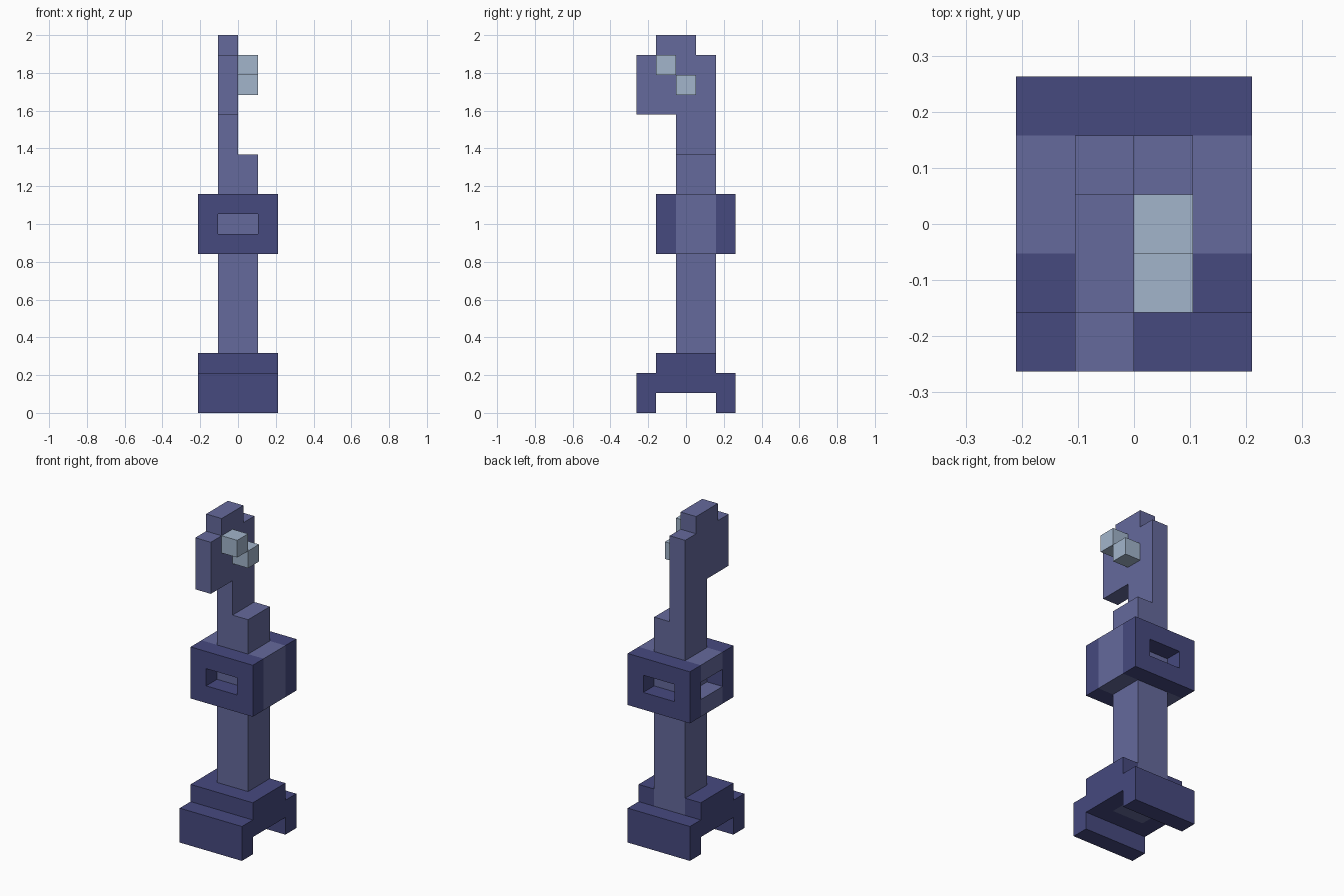
import bpy, bmesh
from mathutils import Vector

if "Cube" in bpy.data.objects:
    bpy.data.objects.remove(bpy.data.objects["Cube"])

U = 2 / 19  # one block unit


def material(name, rgb):
    m = bpy.data.materials.new(name)
    m.diffuse_color = (*rgb, 1)
    m.use_nodes = True
    m.node_tree.nodes["Principled BSDF"].inputs["Base Color"].default_value = m.diffuse_color
    return m


DARK = material("dark indigo", (0.061, 0.067, 0.212))
LIGHT = material("slate violet", (0.130, 0.144, 0.332))
PALE = material("pale blue", (0.361, 0.462, 0.597))


def finish(name, bm, mat):
    bmesh.ops.recalc_face_normals(bm, faces=bm.faces)
    bmesh.ops.scale(bm, vec=(U, U, U), verts=bm.verts)
    me = bpy.data.meshes.new(name)
    bm.to_mesh(me)
    bm.free()
    me.materials.append(mat)
    ob = bpy.data.objects.new(name, me)
    bpy.context.collection.objects.link(ob)
    return ob


def prism(name, axis, pts, lo, hi, mat):
    """Extrude a 2D outline (remaining axes in order) along an axis."""
    bm = bmesh.new()
    vs = []
    for p in pts:
        co = list(p)
        co.insert(axis, lo)
        vs.append(bm.verts.new(co))
    face = bm.faces.new(vs)
    ext = bmesh.ops.extrude_face_region(bm, geom=[face])["geom"]
    move = Vector([hi - lo if i == axis else 0 for i in range(3)])
    bmesh.ops.translate(bm, vec=move, verts=[v for v in ext if isinstance(v, bmesh.types.BMVert)])
    return finish(name, bm, mat)


def box(name, x, y, z, mat):
    return prism(name, 2, [(x[0], y[0]), (x[1], y[0]), (x[1], y[1]), (x[0], y[1])], *z, mat)


def frame(name, x, y, z, border, mat):
    """Plate facing y with a rectangular window through it."""
    bm = bmesh.new()
    bmesh.ops.create_cube(bm, size=1)
    for v in bm.verts:
        v.co = [a[0] if c < 0 else a[1] for c, a in zip(v.co, (x, y, z))]
    bm.normal_update()
    ends = [f for f in bm.faces if abs(f.normal.y) > 0.9]
    for f in ends:
        bmesh.ops.inset_region(bm, faces=[f], thickness=border, use_even_offset=True)
    rims = [e for f in ends for e in f.edges]
    bmesh.ops.delete(bm, geom=ends, context='FACES_ONLY')
    bmesh.ops.bridge_loops(bm, edges=rims)
    return finish(name, bm, mat)


# Base: front and back feet, side rails and the step around the column foot
prism("front_foot", 0, [(-2.5, 0), (-1.5, 0), (-1.5, 1), (-0.5, 1), (-0.5, 2), (-2.5, 2)], -2, 2, DARK)
box("back_foot", (-2, 2), (1.5, 2.5), (0, 2), DARK)
for side, x in (("left", (-2, -1)), ("right", (1, 2))):
    box(side + "_base_rail", x, (-0.5, 1.5), (1, 2), DARK)
prism("base_step", 2, [(-2, -1.5), (2, -1.5), (2, 1.5), (1, 1.5), (1, -0.5),
                       (-1, -0.5), (-1, 1.5), (-2, 1.5)], 2, 3, DARK)

# Column
box("column", (-1, 1), (-0.5, 1.5), (1, 13), LIGHT)

# Middle block: windowed plates front and back, solid right cheek, slotted left cheek
frame("front_plate", (-2, 2), (-1.5, -0.5), (8, 11), 1, DARK)
frame("back_plate", (-2, 2), (1.5, 2.5), (8, 11), 1, DARK)
box("right_cheek", (1, 2), (-0.5, 1.5), (8, 11), LIGHT)
box("left_cheek_lower", (-2, -1), (-0.5, 1.5), (8, 9), LIGHT)
box("left_cheek_upper", (-2, -1), (-0.5, 1.5), (10, 11), LIGHT)

# Head: thin half-width neck and hooked top
prism("head", 0, [(-0.5, 13), (1.5, 13), (1.5, 18), (0.5, 18), (0.5, 19), (-1.5, 19),
                  (-1.5, 18), (-2.5, 18), (-2.5, 15), (-0.5, 15)], -1, 0, LIGHT)

# Pale blocks on the side of the head
box("upper_stud", (0, 1), (-1.5, -0.5), (17, 18), PALE)
box("lower_stud", (0, 1), (-0.5, 0.5), (16, 17), PALE)
